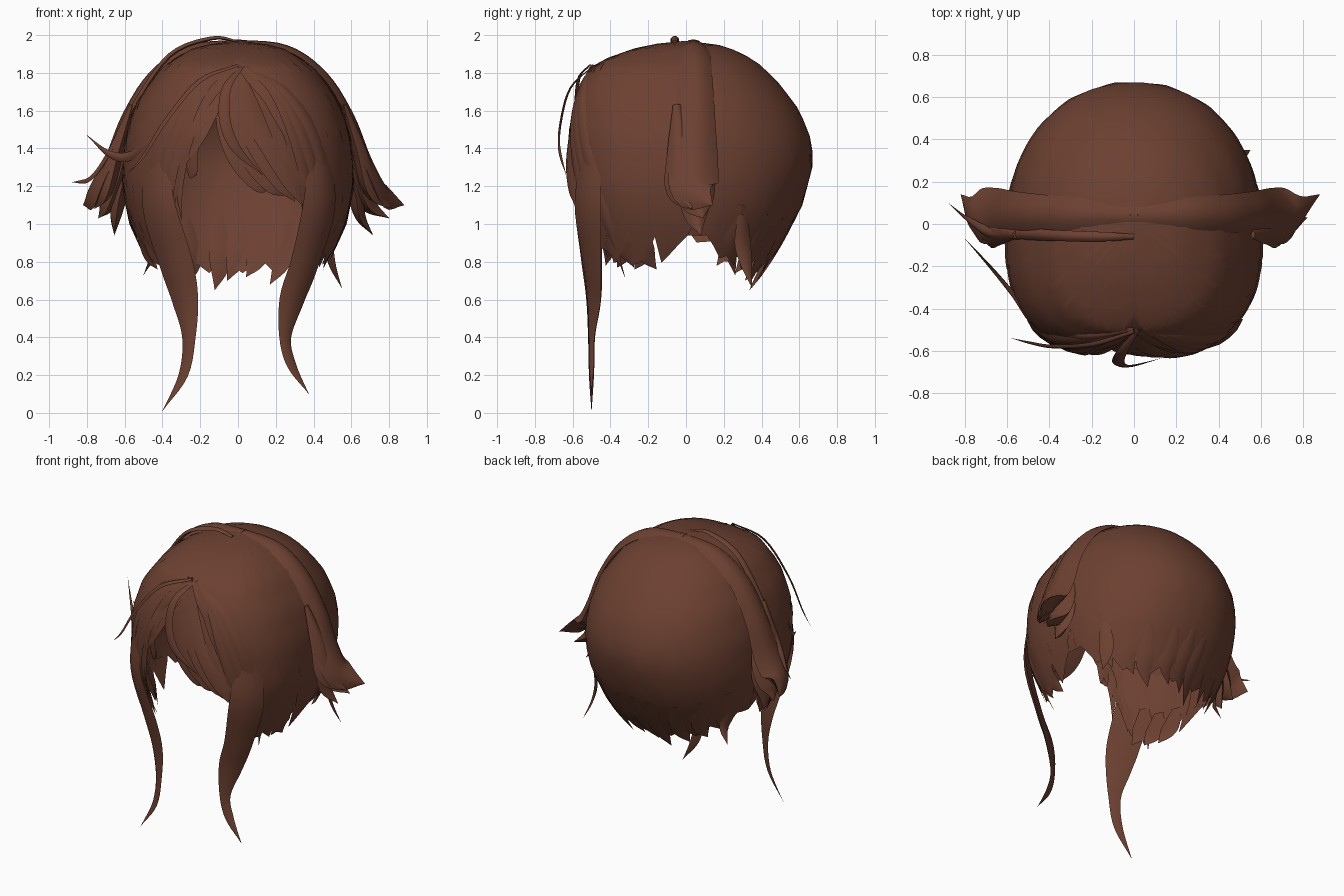
import bpy, math
from mathutils import Vector

if "Cube" in bpy.data.objects:
    bpy.data.objects.remove(bpy.data.objects["Cube"])

brown = bpy.data.materials.new("brown_hair")
brown.diffuse_color = (0.15, 0.052, 0.031, 1)
brown.use_nodes = True
brown.node_tree.nodes["Principled BSDF"].inputs["Base Color"].default_value = brown.diffuse_color


def make(name, verts, faces, angle=50):
    me = bpy.data.meshes.new(name)
    me.from_pydata(verts, [], faces)
    me.materials.append(brown)
    ob = bpy.data.objects.new(name, me)
    bpy.context.collection.objects.link(ob)
    bpy.ops.object.select_all(action='DESELECT')
    ob.select_set(True)
    bpy.context.view_layer.objects.active = ob
    bpy.ops.object.shade_smooth_by_angle(angle=math.radians(angle))
    return ob


def lerp_table(tab, v):
    if v <= tab[0][0]:
        return tab[0][1]
    for (a, p), (b, q) in zip(tab, tab[1:]):
        if v <= b:
            return p + (q - p) * (v - a) / (b - a)
    return tab[-1][1]


# Head outline by height: half width, front depth, back depth
WIDTH = [(.66, .40), (.8, .48), (1.0, .57), (1.2, .61), (1.45, .595), (1.65, .53),
         (1.83, .40), (1.93, .24), (1.955, .14), (1.97, 0)]
FRONT = [(.7, .49), (.95, .55), (1.2, .61), (1.5, .62), (1.7, .575), (1.83, .5),
         (1.88, .41), (1.93, .27), (1.955, .15), (1.97, 0)]
BACK = [(.66, .35), (.9, .51), (1.1, .62), (1.33, .68), (1.45, .665), (1.6, .605), (1.74, .5),
        (1.84, .4), (1.91, .29), (1.95, .17), (1.97, 0)]


def surf(a, z, s=1.0):
    """Point on the head; a = 0 faces front, +90 degrees is +x."""
    sn, cs = math.sin(a), math.cos(a)
    p = 2 / 2.8 if cs > 0 else 2 / 2.1
    x = lerp_table(WIDTH, z) * math.copysign(abs(sn) ** p, sn)
    y = -lerp_table(FRONT, z) * cs ** p if cs > 0 else lerp_table(BACK, z) * (-cs) ** p
    return Vector((x * s, y * s, z))


def shell(name, a0, a1, cols, hem, s, rows=18):
    verts, faces = [], []
    for j in range(cols + 1):
        a = a0 + (a1 - a0) * j / cols
        low = hem(a, j)
        for i in range(rows + 1):
            z = 1.97 - (1.97 - low) * (i / rows) ** 1.8
            verts.append(surf(a, z, s))
    n = rows + 1
    for j in range(cols):
        for i in range(rows):
            k = j * n + i
            faces.append((k, k + 1, k + n + 1, k + n))
    return make(name, verts, faces)


# Front hair: parted curtain with an open face and a ragged side hem
CURTAIN = [(0, 1.82), (.25, 1.66), (.42, 1.45), (.51, 1.2), (.66, .92), (.75, .8), (1, .78)]


def front_hem(a, j):
    d = abs(a)
    u = math.sin(min(d, math.pi / 2)) ** (2 / 2.8)
    low = lerp_table(CURTAIN, u) + max(0, d - math.radians(80)) * .5
    k = j if a > 0 else 84 - j
    return low + (.15 * ((k % 7) / 6) ** 2 if u > .72 else 0)


def back_hem(a, j):
    side = abs(math.cos(a))
    return .74 + .2 * (1 - side) ** 2 + .07 * abs((j % 8) - 3) / 4


shell("front_hair", -math.radians(98), math.radians(98), 84, front_hem, 1.01)
shell("back_hair", math.radians(82), math.radians(278), 72, back_hem, .995)


def strand(name, pts, thick=.25, steps=5, mirror=False):
    """Tapered lock through (x, y, z, half width) points."""
    P = [Vector(p) for p in pts]
    if mirror:
        for p in P:
            p.x = -p.x
    P = [P[0] * 2 - P[1]] + P + [P[-1] * 2 - P[-2]]
    path = []
    for k in range(1, len(P) - 2):
        a, b, c, d = P[k - 1:k + 3]
        for i in range(steps):
            t = i / steps
            path.append(.5 * (2 * b + (c - a) * t + (2 * a - 5 * b + 4 * c - d) * t * t
                              + (3 * b - a - 3 * c + d) * t ** 3))
    path.append(P[-2])
    verts, faces = [], []
    ring = [(-1, 0), (-.5, .8), (.0, 1), (.5, .8), (1, 0), (0, -.6)]
    n = len(ring)
    for i, p in enumerate(path):
        c = p.to_3d()
        tan = (path[min(i + 1, len(path) - 1)] - path[max(i - 1, 0)]).to_3d().normalized()
        out = c - Vector((0, 0, 1.2 if c.z > 1.2 else c.z))
        side = tan.cross(out).normalized()
        nor = side.cross(tan).normalized()
        w = max(p[3], .001)
        for u, v in ring:
            verts.append(c + side * u * w + nor * v * w * thick)
        if i:
            for q in range(n):
                r = (q + 1) % n
                b0, b1 = (i - 1) * n, i * n
                faces.append((b0 + q, b0 + r, b1 + r, b1 + q))
    faces.append(tuple(range(n)))
    return make(name, verts, faces)


# Long front locks
strand("long_lock_right", [(.43, -.5, 1.4, .07), (.43, -.52, 1.1, .11), (.355, -.5, .8, .09),
                           (.285, -.49, .6, .075), (.25, -.5, .4, .035), (.285, -.5, .25, .027),
                           (.375, -.5, .1, 0)])
strand("long_lock_left", [(-.43, -.5, 1.4, .07), (-.42, -.52, 1.1, .11), (-.33, -.5, .8, .105),
                          (-.28, -.49, .6, .08), (-.26, -.5, .4, .04), (-.29, -.5, .2, .028),
                          (-.4, -.5, .01, 0)])

# Arched band over the crown, ending in full flared side tufts
for m, tag in ((False, "right"), (True, "left")):
    e = .06 if m else 0
    strand("crown_band_" + tag, [(-.02, .04, 1.955, .05), (.25, .05, 1.915, .075), (.44, .05, 1.775, .09),
                                 (.57, .05, 1.56, .105), (.65, .04, 1.33, .13), (.74, .05, 1.17, .12),
                                 (.88 - e, .14, 1.1, 0)], .45, mirror=m)
    strand("side_tuft_upper_" + tag, [(.56, -.05, 1.63, .02), (.635, -.03, 1.38, .07), (.69, -.02, 1.18, .085),
                                      (.82 - e, .03, 1.08, 0)], .7, mirror=m)
    strand("side_tuft_middle_" + tag, [(.58, .04, 1.45, .05), (.62, .05, 1.25, .1), (.68, .06, 1.1, .08),
                                       (.8 - e, .09, 1.03, 0)], .7, mirror=m)
    strand("side_tuft_lower_" + tag, [(.57, .04, 1.35, .05), (.61, .05, 1.18, .09), (.64, .05, 1.04, .06),
                                      (.715 - e, .08, .94, 0)], .6, mirror=m)

# Fringe swept from the parting
FRINGE = [(.34, 1.1, .06), (.3, 1.12, .065), (.24, 1.15, .065), (.17, 1.2, .055)]
for k, (x, z, w) in enumerate(FRINGE):
    strand(f"fringe_right_{k}", [(.02, -.5, 1.82, .012), (.06 - k * .04, -.57, 1.62, w),
                                 (x * .6 - k * .035, -.605, 1.38, w * 1.2),
                                 (x * .85 - k * .01, -.605, 1.21, w * .8), (x, -.59, z, 0)], .15)
strand("fringe_outer", [(.03, -.5, 1.82, .015), (.15, -.56, 1.65, .05), (.26, -.585, 1.4, .06),
                        (.33, -.58, 1.2, .05), (.35, -.57, 1.08, 0)], .15)
for k, (x, z) in enumerate([(-.3, 1.18), (-.23, 1.3), (-.3, 1.02)]):
    strand(f"fringe_left_{k}", [(.0, -.5, 1.82, .012), (-.11 - k * .03, -.56, 1.66, .04),
                                (-.21 - k * .03, -.6, 1.47, .045), (x - .01, -.58, 1.3 - k * .04, .025),
                                (x, -.57, z, 0)], .2)
strand("fringe_loop", [(.02, -.5, 1.83, .01), (-.06, -.61, 1.72, .025), (-.07, -.66, 1.55, .03),
                       (-.01, -.67, 1.4, .025), (.13, -.635, 1.26, 0)])

# Long draped strands lying on the curtain
for sgn in (-1, 1):
    for k, (end, low) in enumerate([(32, .9), (42, .82), (55, .72)]):
        pts = []
        for t, w in ((0, .012), (.2, .03), (.45, .04), (.75, .035), (1, 0)):
            a = sgn * math.radians(2 + end * t ** .6)
            p = surf(a, 1.835 - (1.835 - low) * t ** 1.3, 1.01)
            pts.append((*p, w))
        strand(f"draped_strand_{k}_{'left' if sgn < 0 else 'right'}", pts, .25)

# Flyaway wisps
strand("wisp_crown", [(.0, -.06, 1.965, .012), (-.14, -.06, 1.98, .022), (-.36, -.055, 1.89, .026),
                      (-.55, -.045, 1.62, .028), (-.68, -.04, 1.37, .028), (-.78, .02, 1.24, .018),
                      (-.88, .1, 1.22, 0)], .6)
strand("wisp_side", [(.0, -.5, 1.835, .015), (-.25, -.53, 1.72, .025), (-.46, -.47, 1.45, .03),
                     (-.57, -.33, 1.36, .028), (-.68, -.2, 1.37, .018), (-.8, -.07, 1.47, 0)], .5)
strand("wisp_front", [(.0, -.51, 1.84, .01), (-.2, -.57, 1.76, .015), (-.38, -.58, 1.55, .014),
                      (-.5, -.56, 1.36, .01), (-.58, -.54, 1.27, 0)], .5)

# Loose pointed locks along the hems: direction, root height, tip height
LOCKS = [(-72, .9, .76), (-58, .9, .77), (-46, .95, .78), (58, .95, .77), (72, .9, .76), (48, .95, .78),
         (118, .95, .78), (-118, .95, .78), (136, .9, .74), (-136, .9, .74), (150, .88, .68),
         (-152, .88, .7), (168, .88, .72), (-170, .88, .65), (180, .9, .7)]
for k, (deg, top, low) in enumerate(LOCKS):
    a = math.radians(deg)
    pts = [surf(a, top + .15, .99), surf(a, top, .985), surf(a + .03, (top + low) / 2, .99), surf(a + .12, low)]
    strand(f"hem_lock_{k}", [(*p, w) for p, w in zip(pts, (.03, .06, .05, 0))], .15, steps=4)
strand("hem_flick_right", [(.5, .3, 1.05, .03), (.48, .3, .9, .05), (.5, .32, .78, .035), (.55, .35, .66, 0)])
strand("hem_flick_left", [(-.52, .2, 1.0, .03), (-.48, .22, .9, .04), (-.46, .24, .82, .03), (-.5, .26, .73, 0)])
